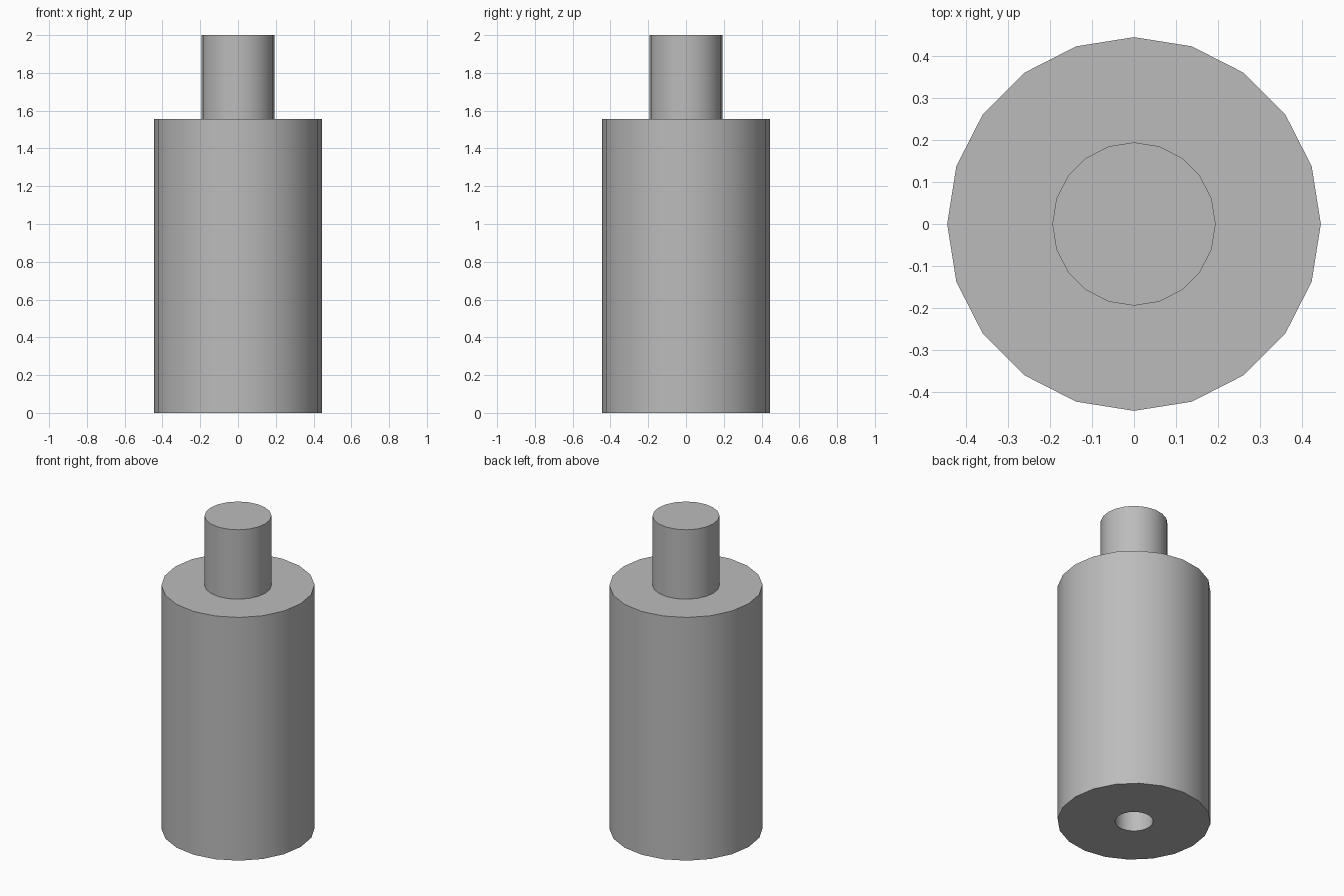
import bpy
import bmesh
import math
from mathutils import Vector

SIDES = 20

cube = bpy.data.objects.get("Cube")
if cube:
    bpy.data.objects.remove(cube, do_unlink=True)


def make_material(name, value):
    mat = bpy.data.materials.new(name)
    mat.use_nodes = True
    colour = (value, value, value, 1)
    mat.diffuse_color = colour
    mat.node_tree.nodes["Principled BSDF"].inputs["Base Color"].default_value = colour
    return mat


def lathe(name, profile, mat):
    """Turn a radius/height profile around the z axis."""
    bm = bmesh.new()
    verts = [bm.verts.new((r, 0, z)) for r, z in profile]
    edges = [bm.edges.new(pair) for pair in zip(verts, verts[1:])]
    bmesh.ops.spin(bm, geom=verts + edges, cent=Vector(), axis=(0, 0, 1),
                   angle=math.tau, steps=SIDES)
    bmesh.ops.remove_doubles(bm, verts=bm.verts, dist=0.0005)
    bmesh.ops.recalc_face_normals(bm, faces=bm.faces)
    mesh = bpy.data.meshes.new(name)
    bm.to_mesh(mesh)
    bm.free()
    mesh.materials.append(mat)
    obj = bpy.data.objects.new(name, mesh)
    bpy.context.collection.objects.link(obj)
    bpy.ops.object.select_all(action='DESELECT')
    obj.select_set(True)
    bpy.context.view_layer.objects.active = obj
    bpy.ops.object.shade_smooth_by_angle(angle=math.radians(30))
    return obj


grey = make_material("plain grey", 0.5)

# One turned piece: blind bore, wide body, shoulder and narrow stud
BODY, STUD, BORE = 0.444, 0.194, 0.111
SHOULDER, TOP, BORE_DEPTH = 1.556, 2.0, 0.444
lathe("stepped_spacer", [
    (0, BORE_DEPTH), (BORE, BORE_DEPTH), (BORE, 0), (BODY, 0),
    (BODY, SHOULDER), (STUD, SHOULDER), (STUD, TOP), (0, TOP),
], grey)
